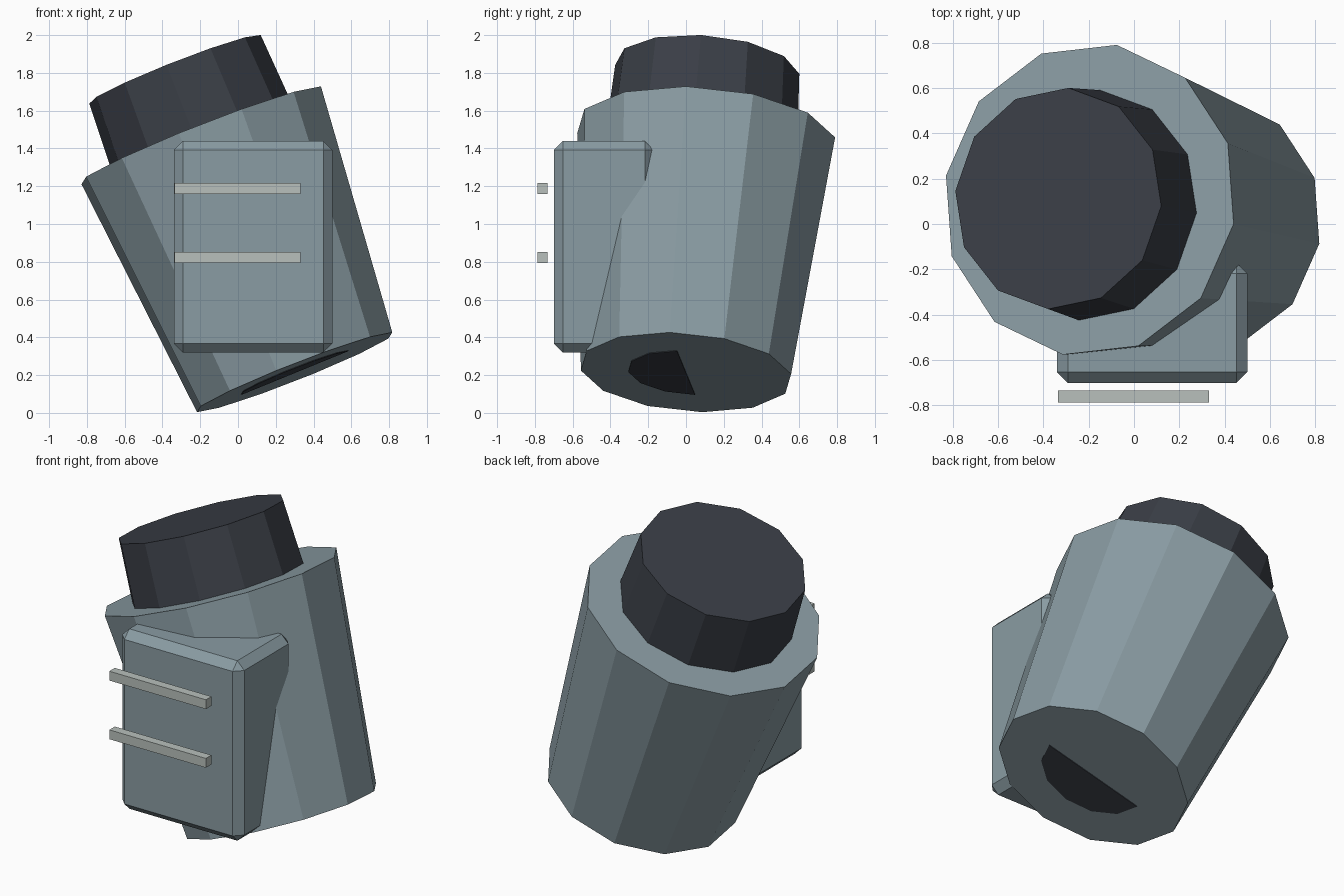
import bpy, bmesh, math
from mathutils import Matrix, Vector

if "Cube" in bpy.data.objects:
    bpy.data.objects.remove(bpy.data.objects["Cube"])


def material(name, rgb):
    m = bpy.data.materials.new(name)
    m.diffuse_color = (*rgb, 1)
    m.use_nodes = True
    m.node_tree.nodes["Principled BSDF"].inputs["Base Color"].default_value = m.diffuse_color
    return m


STEEL = material("blue_grey", (0.254, 0.332, 0.366))
DARK = material("charcoal", (0.042, 0.048, 0.061))
PALE = material("pale_grey", (0.479, 0.527, 0.503))

# Shared tilted frame of the canister: u and v span its discs, axis runs up it
axis = Vector((-0.366, 0.079, 0.928)).normalized()
u = Vector((0.916, -0.154, 0.375))
u = (u - axis * u.dot(axis)).normalized()
v = axis.cross(u)


def finish(name, bm, mat):
    bmesh.ops.recalc_face_normals(bm, faces=bm.faces)
    mesh = bpy.data.meshes.new(name)
    bm.to_mesh(mesh)
    bm.free()
    mesh.materials.append(mat)
    ob = bpy.data.objects.new(name, mesh)
    bpy.context.collection.objects.link(ob)
    return ob


def tilted_prism(name, base, r0, r1, height, mat, turn=0.0, start=0, count=12):
    """Twelve-sided frustum (or a sector of one) along the tilted axis."""
    bm = bmesh.new()
    rings = []
    for r, h in ((r0, 0), (r1, height)):
        ring = []
        for i in range(start, start + count):
            a = math.radians(30 * i + turn)
            ring.append(bm.verts.new(Vector(base) + axis * h
                                     + (u * math.cos(a) + v * math.sin(a)) * r))
        rings.append(ring)
    low, high = rings
    bm.faces.new(low[::-1])
    bm.faces.new(high)
    for i in range(count):
        j = (i + 1) % count
        bm.faces.new((low[i], low[j], high[j], high[i]))
    return finish(name, bm, mat)


def box(name, lo, hi, mat, bevel=0.0):
    lo, hi = Vector(lo), Vector(hi)
    bm = bmesh.new()
    bmesh.ops.create_cube(bm, size=1, matrix=Matrix.Translation((lo + hi) / 2)
                          @ Matrix.Diagonal((*(hi - lo), 1)))
    if bevel:
        bmesh.ops.bevel(bm, geom=bm.edges[:], offset=bevel, segments=1,
                        profile=0.5, affect='EDGES')
    return finish(name, bm, mat)


# Canister body, flaring toward the top
base = Vector((0.30, 0.0, 0.215))
tilted_prism("canister_body", base, 0.565, 0.693, 1.353, STEEL)

# Dark lid, slightly off centre and turned
lid_base = Vector((-0.197, 0.083, 1.472))
tilted_prism("lid", lid_base - axis * 0.06, 0.513, 0.49, 0.434, DARK, turn=5)

# Half-round dark inlay under the base
tilted_prism("base_inlay", base - axis * 0.004, 0.31, 0.31, 0.006, DARK,
             start=6, count=7)

# Chamfered pouch on the front
box("front_pouch", (-0.34, -0.70, 0.32), (0.50, -0.17, 1.44), STEEL, 0.048)

# Two straps in front of the pouch
for i, z in enumerate((0.822, 1.187)):
    box(f"strap_{i + 1}", (-0.335, -0.787, z - 0.029),
        (0.33, -0.733, z + 0.029), PALE)
